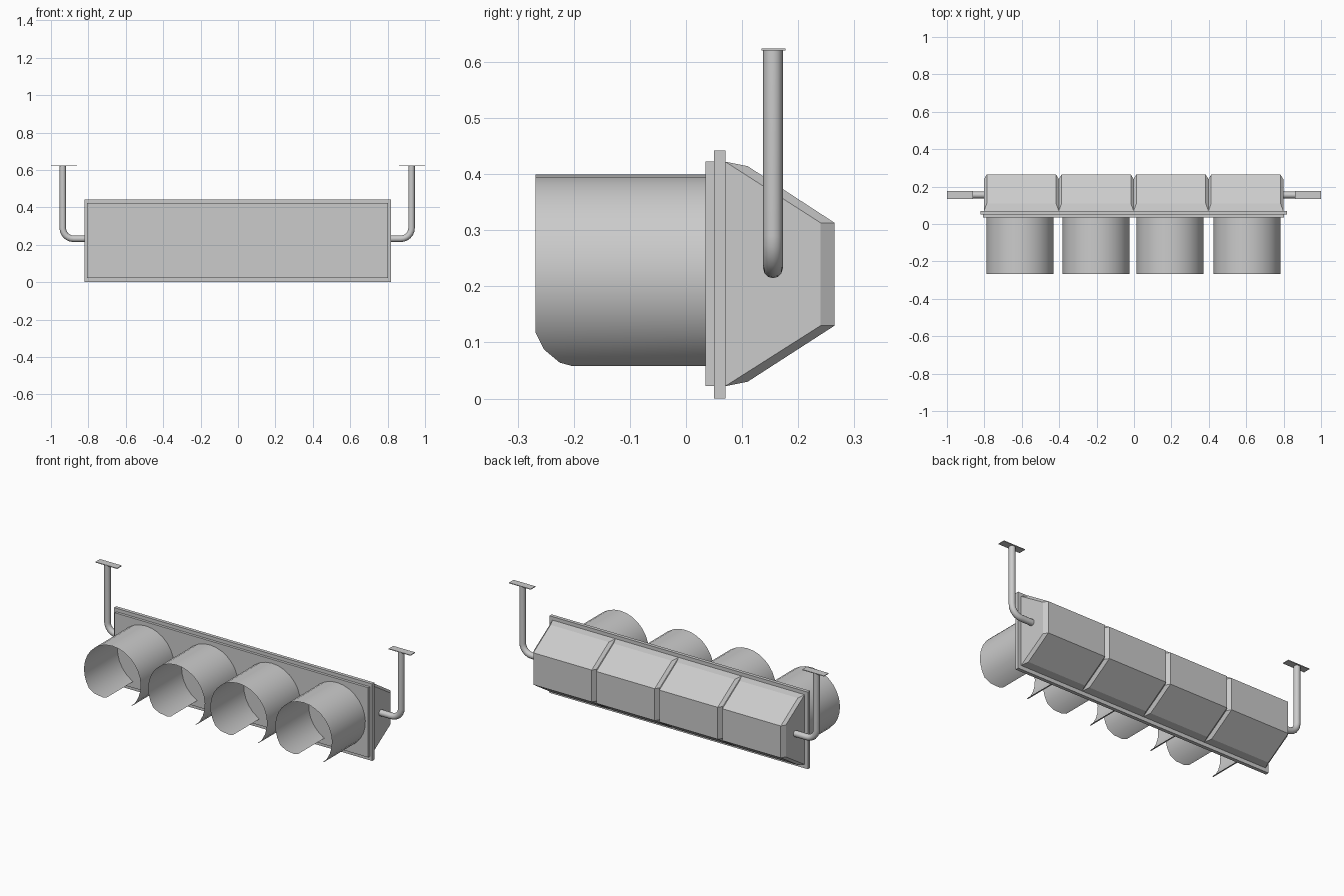
import bpy, bmesh
from math import sin, cos, pi, radians

cube = bpy.data.objects.get("Cube")
if cube:
    bpy.data.objects.remove(cube, do_unlink=True)

GREY = (0.6, 0.6, 0.6, 1)
metal = bpy.data.materials.new("plain grey metal")
metal.use_nodes = True
metal.diffuse_color = GREY
metal.node_tree.nodes["Principled BSDF"].inputs["Base Color"].default_value = GREY


def add_mesh(name, bm, smooth=None):
    mesh = bpy.data.meshes.new(name)
    bm.to_mesh(mesh)
    bm.free()
    mesh.materials.append(metal)
    obj = bpy.data.objects.new(name, mesh)
    bpy.context.collection.objects.link(obj)
    if smooth:
        bpy.ops.object.select_all(action='DESELECT')
        obj.select_set(True)
        bpy.context.view_layer.objects.active = obj
        bpy.ops.object.shade_smooth_by_angle(angle=radians(smooth))
    return obj


def box(name, lo, hi):
    bm = bmesh.new()
    bmesh.ops.create_cube(bm, size=1)
    for v in bm.verts:
        v.co = [l + (c + 0.5) * (h - l) for l, c, h in zip(lo, v.co, hi)]
    return add_mesh(name, bm)


def hood(name, cx, half=0.2, inset=0.015):
    """Tapered rear housing with chamfered end edges."""
    side = [(0.07, 0.422), (0.24, 0.313), (0.24, 0.13), (0.07, 0.022)]
    rim = [(0.11, 0.414), (0.265, 0.313), (0.265, 0.13), (0.11, 0.03)]
    bm = bmesh.new()
    ends = []
    for s in (-1, 1):
        a = [bm.verts.new((cx + s * half, y, z)) for y, z in side]
        b = [bm.verts.new((cx + s * (half - inset), y, z)) for y, z in rim]
        bm.faces.new(a)
        for i in range(3):
            bm.faces.new((a[i], a[i + 1], b[i + 1], b[i]))
        ends.append([a[0]] + b + [a[3]])
    left, right = ends
    for i in range(6):
        j = (i + 1) % 6
        bm.faces.new((left[i], left[j], right[j], right[i]))
    bmesh.ops.recalc_face_normals(bm, faces=bm.faces)
    return add_mesh(name, bm)


def visor(name, cx, cz=0.219, r=0.18, back=0.04, front=-0.268):
    """Thin open tube, slit along the bottom, with rounded front corners."""
    half = [(26.5, -0.203), (30.5, -0.225), (43, -0.253)]
    half += [(55.5 + 12.45 * i, front) for i in range(11)]
    outline = half + [(360 - a, y) for a, y in reversed(half[:-1])]
    bm = bmesh.new()
    rows = []
    for angle, y in outline:
        x, z = cx + r * sin(radians(angle)), cz - r * cos(radians(angle))
        rows.append((bm.verts.new((x, y, z)), bm.verts.new((x, back, z))))
    for p, q in zip(rows, rows[1:]):
        bm.faces.new((p[0], p[1], q[1], q[0]))
    bmesh.ops.recalc_face_normals(bm, faces=bm.faces)
    probe = bm.faces[:] and bm.faces[0]
    # Outward faces point away from the tube axis
    if probe.normal.z > 0:
        bmesh.ops.reverse_faces(bm, faces=bm.faces)
    return add_mesh(name, bm, smooth=40)


def pipe(name, sx, post_x, r=0.0175, bend=0.058, y=0.155, z=0.232, sides=12):
    """Horizontal stub bending up into a vertical post."""
    path = [(0.79, z, 0)]
    for i in range(7):
        t = i / 6 * pi / 2
        path.append((post_x - bend + bend * sin(t), z + bend - bend * cos(t), t))
    path.append((post_x, 0.621, pi / 2))
    bm = bmesh.new()
    rings = []
    for px, pz, t in path:
        ring = []
        for k in range(sides):
            a = 2 * pi * k / sides
            u = r * cos(a)
            ring.append(bm.verts.new((sx * (px - u * sin(t)), y + r * sin(a), pz + u * cos(t))))
        rings.append(ring)
    for p, q in zip(rings, rings[1:]):
        for k in range(sides):
            j = (k + 1) % sides
            bm.faces.new((p[k], p[j], q[j], q[k]))
    bm.faces.new(rings[0])
    bm.faces.new(rings[-1])
    bmesh.ops.recalc_face_normals(bm, faces=bm.faces)
    return add_mesh(name, bm, smooth=40)


# Mounting boards
box("front_board", (-0.807, 0.035, 0.022), (0.802, 0.051, 0.422))
box("back_board", (-0.822, 0.05, 0), (0.817, 0.07, 0.442))

# Rear housings and front visors
for i, vx in enumerate((-0.61, -0.203, 0.192, 0.604)):
    hood(f"rear_hood_{i + 1}", -0.602 + 0.4 * i)
    visor(f"visor_{i + 1}", vx)

# Hanging brackets with ceiling plates
for side, sx, post_x in (("left", 1, 0.928), ("right", -1, 0.937)):
    pipe(f"{side}_bracket_pipe", sx, post_x)
    x0, x1 = sorted((sx * 0.862, sx * 1.0))
    box(f"{side}_bracket_plate", (x0, 0.135, 0.62), (x1, 0.177, 0.624))
